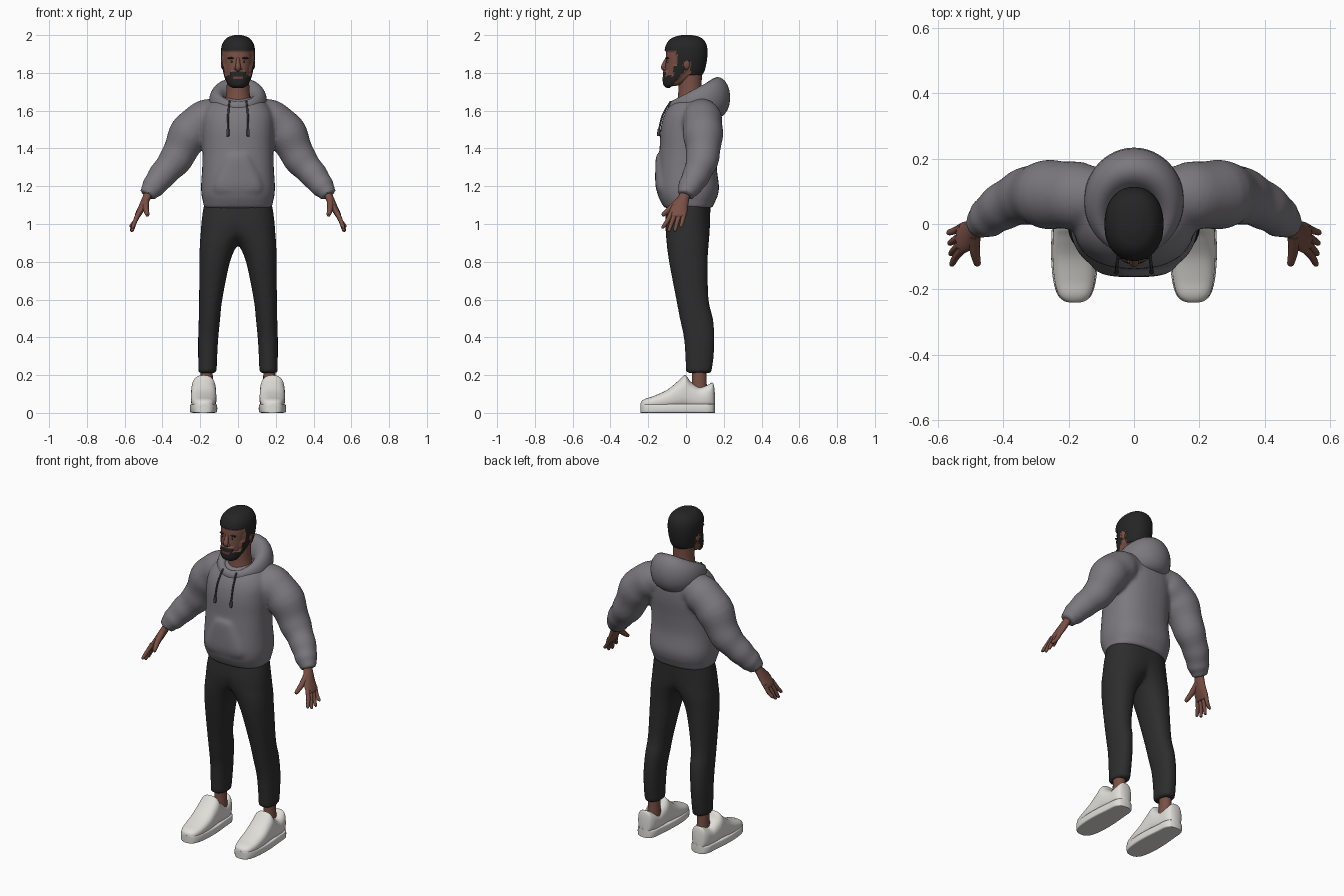
import bpy, bmesh, math
from mathutils import Vector

if "Cube" in bpy.data.objects:
    bpy.data.objects.remove(bpy.data.objects["Cube"], do_unlink=True)


def material(name, r, g, b):
    m = bpy.data.materials.new(name)
    m.use_nodes = True
    m.diffuse_color = (r, g, b, 1)
    m.node_tree.nodes["Principled BSDF"].inputs["Base Color"].default_value = (r, g, b, 1)
    return m


SKIN = material("brown skin", .19, .08, .06)
HAIR = material("black hair", .018, .018, .018)
LIPS = material("lips", .15, .05, .045)
EYE = material("eye white", .5, .48, .45)
GREY = material("grey fleece", .2, .19, .21)
CORD = material("dark cord", .05, .05, .055)
CLOTH = material("charcoal cloth", .026, .026, .026)
WHITE = material("off white leather", .74, .73, .69)


def spline(rows, steps):
    """Catmull-Rom interpolation of number rows."""
    out = []
    for i in range(len(rows) - 1):
        a, b, c, d = (rows[max(0, min(len(rows) - 1, i + k))] for k in (-1, 0, 1, 2))
        for s in range(steps):
            t = s / steps
            out.append([q + t / 2 * (r - p + t * (2 * p - 5 * q + 4 * r - w + t * (3 * (q - r) + w - p)))
                        for p, q, r, w in zip(a, b, c, d)])
    return out + [list(rows[-1])]


def bridge(bm, rings, loop=False):
    rings = [[bm.verts.new(p) for p in ring] for ring in rings]
    pairs = list(zip(rings, rings[1:])) + ([(rings[-1], rings[0])] if loop else [])
    for r, s in pairs:
        for j in range(len(r)):
            k = (j + 1) % len(r)
            bm.faces.new((r[j], r[k], s[k], s[j]))
    if not loop:
        bm.faces.new(rings[0])
        bm.faces.new(rings[-1])


def stack(bm, rows, axis="z", power=2, sides=32, steps=5):
    """Rows of (position, x min, x max, depth min, depth max)."""
    rings = []
    for t, x0, x1, d0, d1 in spline(rows, steps):
        ring = []
        for j in range(sides):
            c, s = math.cos(math.tau * j / sides), math.sin(math.tau * j / sides)
            x = (x0 + x1) / 2 + (x1 - x0) / 2 * math.copysign(abs(c) ** (2 / power), c)
            d = (d0 + d1) / 2 + (d1 - d0) / 2 * math.copysign(abs(s) ** (2 / power), s)
            ring.append(Vector((x, d, t) if axis == "z" else (x, t, d)))
        rings.append(ring)
    bridge(bm, rings)


def tube(bm, rows, sides=12, steps=4, ripple=0):
    """Rows of (x, y, z, radius) along a path."""
    pts = spline(rows, steps)
    rings = []
    for i, (x, y, z, r) in enumerate(pts):
        t = Vector(pts[min(i + 1, len(pts) - 1)][:3]) - Vector(pts[max(i - 1, 0)][:3])
        u = t.cross(Vector((0, 1, 0))).normalized()
        v = t.cross(u).normalized()
        r *= 1 + ripple * math.sin(i * 1.3)
        rings.append([Vector((x, y, z)) + r * (u * math.cos(a) + v * math.sin(a))
                      for a in (math.tau * j / sides for j in range(sides))])
    bridge(bm, rings)


def blob(bm, centre, size):
    made = bmesh.ops.create_uvsphere(bm, u_segments=16, v_segments=10, radius=1)["verts"]
    bmesh.ops.scale(bm, vec=size, verts=made)
    bmesh.ops.translate(bm, vec=centre, verts=made)


def mirror(bm):
    made = bmesh.ops.duplicate(bm, geom=bm.verts[:] + bm.edges[:] + bm.faces[:])["geom"]
    bmesh.ops.scale(bm, vec=(-1, 1, 1), verts=[g for g in made if isinstance(g, bmesh.types.BMVert)])


def finish(bm, name, *mats, voxel=0, angle=50):
    bmesh.ops.recalc_face_normals(bm, faces=bm.faces[:])
    me = bpy.data.meshes.new(name)
    bm.to_mesh(me)
    bm.free()
    for m in mats:
        me.materials.append(m)
    ob = bpy.data.objects.new(name, me)
    bpy.context.scene.collection.objects.link(ob)
    bpy.ops.object.select_all(action="DESELECT")
    ob.select_set(True)
    bpy.context.view_layer.objects.active = ob
    if voxel:  # fuse the overlapping volumes into one soft surface
        rm = ob.modifiers.new("fuse", "REMESH")
        rm.mode, rm.voxel_size = "VOXEL", voxel
        sm = ob.modifiers.new("soften", "SMOOTH")
        sm.factor, sm.iterations = .5, 6
        for m in (rm, sm):
            bpy.ops.object.modifier_apply(modifier=m.name)
    bpy.ops.object.shade_smooth_by_angle(angle=math.radians(angle))


# Sweater: sleeves mirrored, then the body and pouch pocket
bm = bmesh.new()
tube(bm, [(.08, .08, 1.57, .085), (.15, .085, 1.565, .1), (.25, .09, 1.49, .106), (.325, .087, 1.35, .088),
          (.4, .055, 1.26, .073), (.45, .018, 1.195, .062), (.467, .006, 1.172, .05), (.48, -.002, 1.15, .045)],
     sides=24, steps=5, ripple=.03)
mirror(bm)
stack(bm, [(z, -w, w, f, b) for z, w, f, b in (
    (1.085, .18, -.115, .14), (1.12, .186, -.135, .155), (1.15, .193, -.148, .168), (1.2, .196, -.155, .175),
    (1.3, .19, -.148, .163), (1.4, .188, -.14, .168), (1.5, .19, -.135, .18), (1.58, .185, -.115, .18),
    (1.64, .15, -.075, .165), (1.67, .1, -.025, .13))], power=2.4)
stack(bm, [(1.17, -.13, .13, -.155, -.05), (1.22, -.13, .13, -.163, -.05), (1.35, -.075, .075, -.16, -.05),
           (1.37, -.065, .065, -.145, -.05)], power=3)
finish(bm, "sweater", GREY, voxel=.011)

# Folded hood draped around the neck
bm = bmesh.new()
rings = []
for i in range(56):
    a = math.tau * i / 56
    t = (1 - math.cos(a)) / 2
    out = Vector((math.sin(a), -math.cos(a), 0))
    mid = Vector((.108 * math.sin(a), -.075 + .242 * t, 1.62 + .05 * t))
    rings.append([mid + out * (.02 + .047 * t) * math.cos(b) + Vector((0, 0, .03 + .078 * t)) * math.sin(b)
                  for b in (math.tau * j / 20 for j in range(20))])
bridge(bm, rings, loop=True)
finish(bm, "hood", GREY)

# Drawstrings with thicker tips
bm = bmesh.new()
tube(bm, [(.045, -.08, 1.65, .005), (.052, -.122, 1.58, .005), (.054, -.143, 1.5, .005)], sides=8)
tube(bm, [(.054, -.142, 1.502, .008), (.054, -.147, 1.465, .008)], sides=8)
mirror(bm)
finish(bm, "drawstrings", CORD)

# Trousers
bm = bmesh.new()
stack(bm, [(1.11, -.165, .18, -.1, .13), (1.02, -.13, .193, -.11, .128), (.95, -.06, .198, -.107, .125),
           (.9, -.005, .202, -.103, .121), (.8, .042, .205, -.09, .115), (.6, .083, .206, -.052, .12),
           (.5, .094, .208, -.033, .143), (.4, .104, .211, -.012, .151), (.3, .11, .211, -.004, .147),
           (.21, .113, .21, 0, .135)], power=2.2)
mirror(bm)
finish(bm, "trousers", CLOTH, voxel=.011)

# Ankles
bm = bmesh.new()
stack(bm, [(.08, .128, .205, .02, .118), (.15, .132, .2, .03, .11), (.24, .135, .198, .032, .108)])
mirror(bm)
finish(bm, "ankles", SKIN)

# Shoes: one outline of (y, half width, height) drives both sole and upper
outline = [(-.241, .012, .05), (-.235, .034, .062), (-.215, .053, .075), (-.17, .066, .09), (-.1, .072, .122),
           (-.04, .071, .17), (-.005, .069, .2), (.025, .066, .165), (.07, .062, .135), (.115, .058, .148),
           (.14, .046, .16), (.149, .03, .14), (.153, .012, .1)]
for name, grow, low, cut, power in (("soles", 1, 0, .047, 8), ("shoe_uppers", .94, .02, 1, 2.6)):
    bm = bmesh.new()
    stack(bm, [(y * (.98 + grow / 50), .182 - w * grow, .182 + w * grow, low, min(h, cut)) for y, w, h in outline],
          axis="y", power=power)
    mirror(bm)
    finish(bm, name, WHITE)

# Hands with four fanned fingers and a thumb
bm = bmesh.new()
stack(bm, [(1.19, .44, .485, -.02, .03), (1.14, .46, .507, -.045, .018), (1.09, .485, .528, -.08, .01),
           (1.05, .51, .546, -.092, .004), (1.035, .52, .542, -.082, -.006)], sides=20)
for i, tip in enumerate((.978, .962, .965, .985)):
    tube(bm, [(.525, -.078 + .023 * i, 1.06, .013), (.545, -.1 + .027 * i, 1.015, .0115),
              (.557 + .003 * i, -.122 + .032 * i, tip + .005, .009), (.558 + .003 * i, -.124 + .032 * i, tip, .004)])
tube(bm, [(.488, -.035, 1.125, .018), (.488, -.08, 1.085, .016), (.48, -.12, 1.05, .011), (.479, -.127, 1.045, .005)])
mirror(bm)
finish(bm, "hands", SKIN)

# Neck
bm = bmesh.new()
stack(bm, [(1.6, -.085, .085, -.06, .11), (1.66, -.068, .068, -.045, .09), (1.72, -.06, .06, -.04, .083),
           (1.81, -.06, .06, -.04, .085)])
finish(bm, "neck", SKIN)

# Head, with hair and beard raised from the skin by region
bm = bmesh.new()
stack(bm, [(z, -w, w, f, b) for z, w, f, b in (
    (1.73, .025, -.1, -.06), (1.74, .043, -.111, -.015), (1.765, .057, -.114, .035), (1.8, .068, -.112, .082),
    (1.85, .077, -.108, .098), (1.9, .081, -.106, .104), (1.945, .076, -.097, .1), (1.975, .056, -.072, .08),
    (1.988, .028, -.035, .045), (1.991, .008, -.01, .015))], power=2.2, sides=72, steps=8)
bmesh.ops.recalc_face_normals(bm, faces=bm.faces[:])


def is_hair(x, y, z):
    edge = 1.92 if y < -.045 else 1.83 if y < -.018 else 1.865 if y < .022 else 1.795
    return z > edge


def is_beard(x, y, z):
    if y > -.02 + (z - 1.8) * .9:
        return False
    return z < 1.783 or (abs(x) < .034 and z < 1.805 and y < -.08) or (y > -.062 and z < 1.84)


raised = set()
for f in bm.faces:
    c = f.calc_center_median()
    if is_hair(*c) or is_beard(*c):
        f.material_index = 1
        raised.update(f.verts)
    if abs(c.x) < .022 and 1.77 < c.z < 1.782 and c.y < -.08:
        f.material_index = 2
bm.normal_update()
for v, n in [(v, v.normal.copy()) for v in raised]:
    v.co += n * .0095
finish(bm, "head", SKIN, HAIR, LIPS, angle=60)

# Nose and ears
bm = bmesh.new()
tube(bm, [(0, -.1, 1.88, .008), (0, -.112, 1.85, .012), (0, -.117, 1.828, .015), (0, -.108, 1.812, .01)])
blob(bm, (.012, -.11, 1.822), (.01, .012, .008))
blob(bm, (.08, .003, 1.848), (.011, .018, .03))
mirror(bm)
finish(bm, "nose_and_ears", SKIN)

# Eyes, pupils and brows
for name, mat, centre, size in (("eyes", EYE, (.033, -.096, 1.86), (.012, .006, .005)),
                                ("pupils", HAIR, (.033, -.1, 1.86), (.005, .004, .005)),
                                ("brows", HAIR, (.035, -.098, 1.878), (.02, .009, .005))):
    bm = bmesh.new()
    blob(bm, centre, size)
    mirror(bm)
    finish(bm, name, mat)
